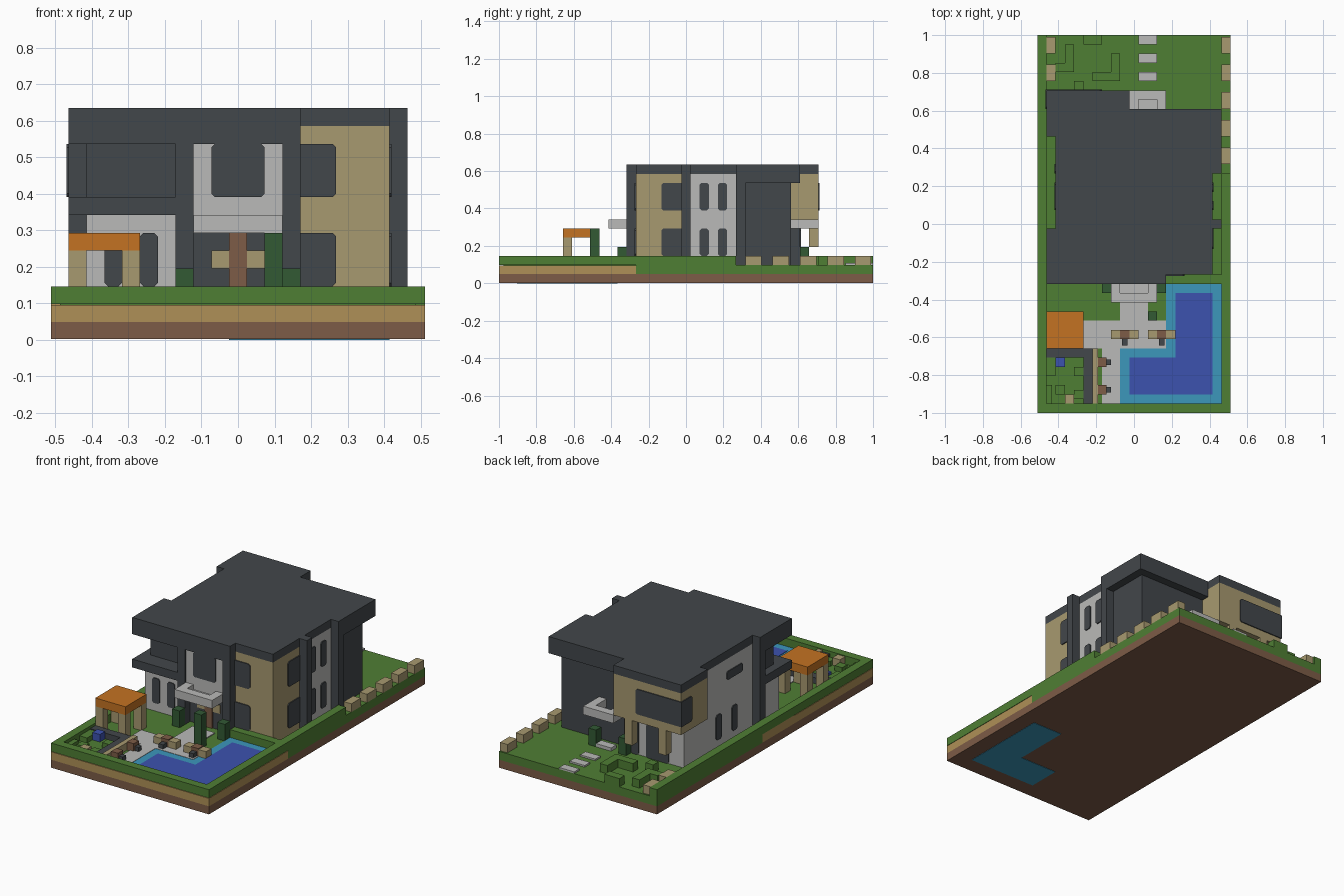
import bpy
import bmesh
from mathutils import Vector

old = bpy.data.objects.get("Cube")
if old:
    bpy.data.objects.remove(old, do_unlink=True)

CELL = 2 / 41  # every part sits on a grid of cubes this size


def at(x, y, z):
    return Vector(((x - 10.5) * CELL, (y - 20.5) * CELL, z * CELL))


def material(name, *rgb):
    mat = bpy.data.materials.new(name)
    mat.use_nodes = True
    mat.diffuse_color = (*rgb, 1)
    mat.node_tree.nodes["Principled BSDF"].inputs["Base Color"].default_value = (*rgb, 1)
    return mat


slate = material("slate", .055, .063, .07)
pale = material("pale_grey", .49, .49, .48)
grass = material("grass_green", .078, .21, .034)
leaf = material("dark_green", .032, .1, .034)
brown = material("earth_brown", .205, .107, .063)
gold = material("sand_gold", .43, .28, .095)
tan = material("tan", .39, .32, .16)
orange = material("orange", .55, .17, .016)
blue = material("deep_blue", .045, .084, .43)
aqua = material("light_blue", .045, .31, .5)


def finish(name, mat, bm):
    bmesh.ops.recalc_face_normals(bm, faces=bm.faces)
    mesh = bpy.data.meshes.new(name)
    bm.to_mesh(mesh)
    bm.free()
    mesh.materials.append(mat)
    bpy.context.collection.objects.link(bpy.data.objects.new(name, mesh))


def extrude(bm, points, offset):
    face = bm.faces.new([bm.verts.new(p) for p in points])
    top = bmesh.ops.extrude_face_region(bm, geom=[face])["geom"]
    verts = [v for v in top if isinstance(v, bmesh.types.BMVert)]
    bmesh.ops.translate(bm, vec=offset, verts=verts)


def boxes(name, mat, *spans):
    """One object from boxes, each given as x, y and z ranges in cells."""
    bm = bmesh.new()
    for x, X, y, Y, z, Z in spans:
        extrude(bm, [at(x, y, z), at(X, y, z), at(X, Y, z), at(x, Y, z)],
                Vector((0, 0, (Z - z) * CELL)))
    finish(name, mat, bm)


def slab(name, mat, outline, z, Z):
    bm = bmesh.new()
    extrude(bm, [at(x, y, z) for x, y in outline], Vector((0, 0, (Z - z) * CELL)))
    finish(name, mat, bm)


def windows(name, mat, axis, plane, out, *spans, cut="both"):
    """Thin plates with clipped corners on a wall facing along x or y."""
    bm = bmesh.new()
    for a, A, z, Z in spans:
        c = .2
        lo = c if cut != "high" else 0
        hi = c if cut != "low" else 0
        ring = [(a + lo, z), (A - hi, z), (A, z + hi), (A, Z - hi),
                (A - hi, Z), (a + lo, Z), (a, Z - lo), (a, z + lo)]
        ring = [p for i, p in enumerate(ring) if p not in ring[:i]]
        if axis == "y":
            extrude(bm, [at(s, plane, t) for s, t in ring], Vector((0, out * .12 * CELL, 0)))
        else:
            extrude(bm, [at(plane, s, t) for s, t in ring], Vector((out * .12 * CELL, 0, 0)))
    finish(name, mat, bm)


# Layered ground
boxes("earth_layer", brown, (0, 21, 0, 41, .04, 1))
boxes("sand_layer", gold, (0, 21, 0, 15, 1, 1.95), (0, 1, 15, 21, 1, 2))
boxes("front_lawn", grass, (.5, 20.5, .5, 15, 1.95, 2))
boxes("rear_lawn", grass, (1, 21, 15, 41, 1, 2), (0, 1, 21, 41, 1, 2))
boxes("border_hedge", grass, (0, 1, 0, 41, 2, 3), (1, 20, 0, 1, 2, 3),
      (20, 21, 0, 15, 2, 3), (14, 20, 14, 15, 2, 3), (20, 21, 15, 26, 2, 3))
boxes("front_garden_hedge", grass, (1, 2, 4, 6, 2, 2.6), (1, 1.6, 1, 3, 2, 2.6),
      (2, 3, 2, 3, 2, 2.6), (4, 5, 4, 5, 2, 2.6), (4, 5, 1.5, 2.5, 2, 2.6))
boxes("rear_garden_hedge", grass, (2, 4, 37, 38, 2, 3), (3, 4, 38, 40, 2, 3),
      (5, 7, 40, 41, 2, 3), (8, 9, 36, 39, 2, 3), (6, 8, 36, 37, 2, 3), (4, 5, 35, 36, 2, 3))
boxes("border_rocks", tan, *[(20, 21, y, y + 1.8, 2, 3) for y in range(27, 40, 3)],
      *[(1, 2, y, y + 1.8, 2, 3) for y in (36, 39)])

# Pool, paths and stones
L_outer = [(9, 1), (20, 1), (20, 14), (14, 14), (14, 7), (9, 7)]
L_inner = [(10, 2), (19, 2), (19, 13), (15, 13), (15, 6), (10, 6)]
slab("pool_edge", aqua, L_outer, 1.5, 2.06)
slab("pool_water", blue, L_inner, 1.6, 2.12)
slab("pool_floor", aqua, L_inner, 0, .2)
boxes("path", pale, (9, 12, 10, 14, 2, 2.1), (5, 14, 7, 10, 2, 2.1), (7, 9, 1, 7, 2, 2.1))
boxes("stepping_stones", pale, *[(11, 13, y, y + 1, 2, 2.2) for y in (36, 38, 40)],
      (11, 13, 33, 34, 2, 2.4))

# Outdoor furniture
boxes("bar_wall", slate, (1, 6, 6, 7, 2, 2.7), (5, 6, 1, 6, 2, 2.7))
boxes("bar_counter", tan, (6, 6.6, 1, 7, 2, 2.9))
boxes("brown_tables", brown, (9, 10, 8, 9, 2, 3), (13, 14, 8, 9, 2, 3),
      (6.6, 7.5, 5, 6, 2, 3), (6.6, 7.5, 2, 3, 2, 3))
boxes("garden_chairs", tan, *[(x, x + 1, 8, 9, 2, 2.9) for x in (8, 10, 12, 14)],
      (3, 4, 1, 2, 2, 2.9))
boxes("dark_stools", slate, (9.2, 9.8, 7.3, 8, 2, 2.6), (13.2, 13.8, 7.3, 8, 2, 2.6),
      (7.5, 8, 5.2, 5.8, 2, 2.6), (7.5, 8, 2.2, 2.8, 2, 2.6))
boxes("blue_seat", blue, (2, 3, 5, 6, 2, 2.9))

# Pavilion and shrubs
boxes("pavilion_roof", orange, (1, 5, 7, 11, 5, 6))
boxes("pavilion_legs", tan, *[(x, x + 1, y, y + 1, 2, 5) for x in (1, 4) for y in (7, 10)])
boxes("shrubs", leaf, (12, 13, 10, 11, 2, 6), (7, 8, 13, 14, 2, 4), (13, 14, 13, 14, 2, 4),
      (13, 14, 33, 34, 2, 4), (9, 10, 33, 34, 2, 4))

# House body and roof
slab("roof", slate, [(1, 14), (14, 14), (14, 15), (19, 15), (19, 20), (20, 20), (20, 21),
                     (19, 21), (19, 26), (20, 26), (20, 33), (10, 33), (10, 35), (1, 35),
                     (1, 30), (2, 30), (2, 20), (1, 20)], 12, 13)
boxes("house_core", slate, (2.2, 18.8, 16, 32, 2, 12), (10, 19, 27, 32, 2, 11))
boxes("roof_fascia", slate, (1, 14, 14, 20, 11, 12), (10, 20, 26, 33, 11, 12))
boxes("balcony_slab", slate, (1, 7, 14, 20, 7, 8))
boxes("balcony_back_wall", slate, (2, 7, 16, 20, 8, 11))
boxes("entrance_sides", slate, (7, 8, 14, 17, 2, 11), (13, 14, 14, 17, 2, 11))
boxes("wall_fins", slate, (1, 2, 19, 20, 2, 12), (18, 20, 20, 21, 2, 12),
      (18, 20, 26, 27, 2, 12), (9, 10, 32, 33, 2, 7))
boxes("entrance_wall", slate, (8, 13, 15, 17, 2, 6))
boxes("upper_entrance", pale, (8, 13, 14.2, 17, 6, 11))
boxes("pale_walls", pale, (2, 7, 15, 19, 2, 7), (17, 19, 21, 26, 2, 12),
      (2, 4, 20, 30, 2, 12), (2, 9, 30, 33, 2, 7))
boxes("tan_front_corner", tan, (14, 19, 15, 20, 2, 12))
boxes("tan_rear_room", tan, (1, 10, 30, 35, 7, 12))
boxes("rear_posts", tan, (3, 4, 34, 35, 4, 7), (7.5, 8.5, 34, 35, 4, 7))

# Hollow canopies over the two doors
boxes("front_canopy", pale, (9, 12, 13, 14.2, 6, 6.4), (8, 13, 12, 13, 6, 7),
      (8, 9, 13, 14.2, 6, 7), (12, 13, 13, 14.2, 6, 7))
boxes("rear_canopy", pale, (11, 13, 33, 34, 6, 6.4), (10, 14, 34, 35, 6, 7),
      (10, 11, 32, 34, 6, 7), (13, 14, 32, 34, 6, 7))

# Doors and windows
boxes("front_door", brown, (10, 11, 14.85, 15, 2, 6))
boxes("door_side_panels", tan, (9, 10, 14.9, 15, 4, 5), (11, 12, 14.9, 15, 4, 5))
windows("upper_front_window", slate, "y", 14.2, -1, (9, 12, 8, 11))
windows("lower_front_windows", slate, "y", 15, -1, (3, 4, 3, 6), (5, 6, 3, 6))
windows("corner_front_windows", slate, "y", 15, -1, (13.5, 16, 3, 6), (13.5, 16, 8, 11))
windows("corner_side_windows", slate, "x", 19, 1, (17.8, 20.3, 3, 6), (17.8, 20.3, 8, 11))
windows("right_windows", slate, "x", 19, 1,
        *[(y, y + 1, z, z + 3) for y in (22, 24) for z in (3, 8)])
windows("left_windows", slate, "x", 2, -1, (23, 24, 3, 6), (26, 27, 3, 6), (22, 25, 9.5, 10.5))
windows("rear_room_window", slate, "y", 35, 1, (.88, 7, 8, 11), cut="high")
windows("rear_room_side_window", slate, "x", 1, -1, (33, 35.12, 8, 11), cut="low")
windows("rear_ground_window", slate, "y", 33, 1, (4, 7, 2, 6), (8, 9, 2, 6))
